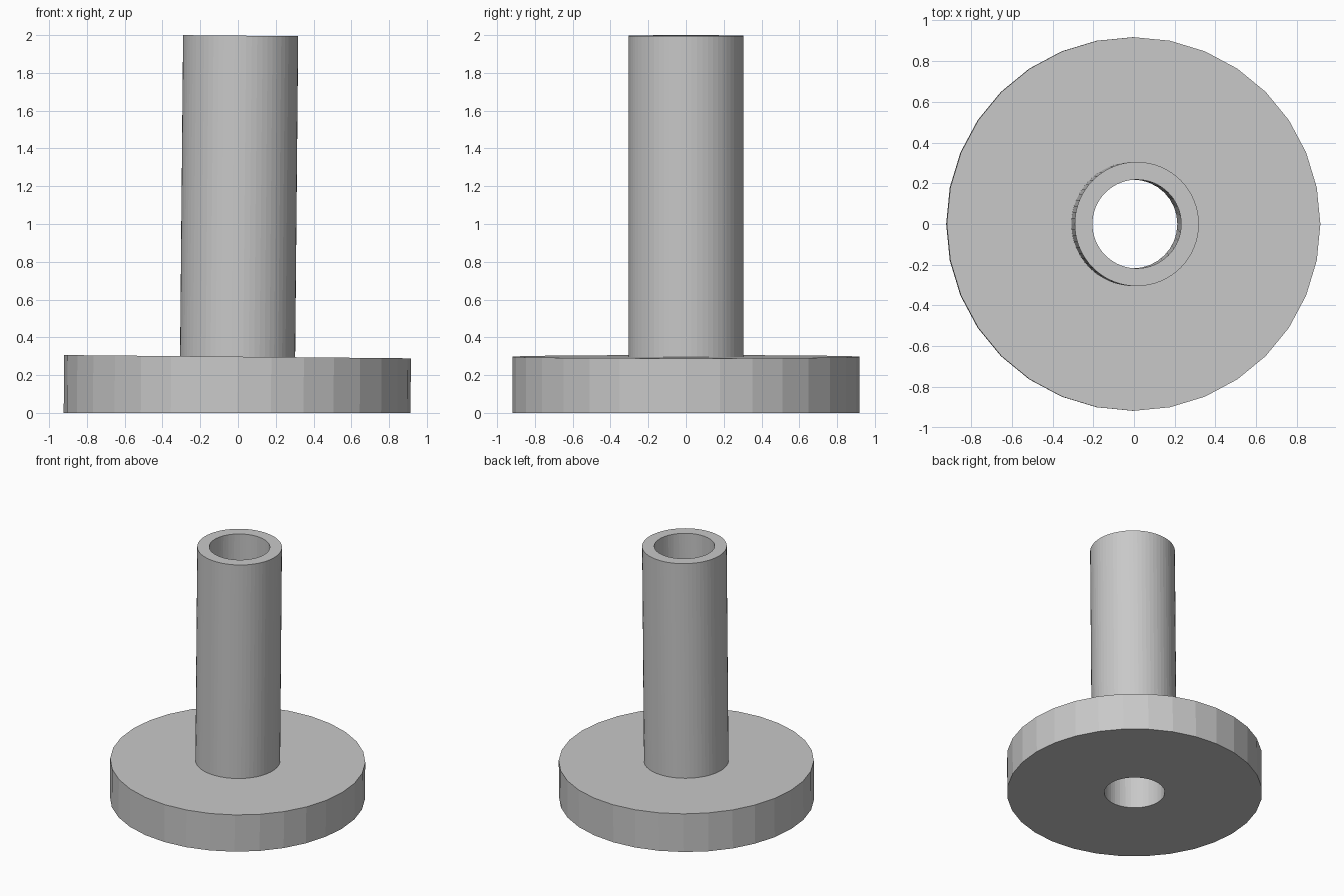
import bpy
import bmesh
import math
from mathutils import Matrix, Vector

cube = bpy.data.objects.get("Cube")
if cube:
    bpy.data.objects.remove(cube, do_unlink=True)

SIDES = 64
TILT = math.radians(0.54)

# One plain grey for the whole part
grey = bpy.data.materials.new("plain grey")
grey.use_nodes = True
colour = (0.58, 0.58, 0.58, 1.0)
grey.diffuse_color = colour
grey.node_tree.nodes["Principled BSDF"].inputs["Base Color"].default_value = colour

# Closed profile: radius, height, coarse (a 32-sided ring, with points at chord middles)
PROFILE = [
    (0.218, 0.0, True),      # bore at the underside
    (0.918, 0.0, True),      # flange lower edge
    (0.918, 0.2975, True),   # flange upper edge
    (0.305, 0.2975, False),  # foot of the tube
    (0.305, 1.997, False),   # tube rim, outside
    (0.218, 1.997, False),   # tube rim, inside
]


def ring(bm, radius, z, coarse):
    """A tilted ring of points; the underside stays flat on the ground."""
    turn = Matrix.Rotation(TILT, 3, 'Y')
    verts = []
    for i in range(SIDES):
        r = radius * math.cos(2 * math.pi / SIDES) if coarse and i % 2 else radius
        a = 2 * math.pi * i / SIDES
        p = turn @ Vector((r * math.cos(a), r * math.sin(a), z))
        p.x -= 0.005
        if z == 0:
            p.z = 0
        verts.append(bm.verts.new(p))
    return verts


# Flange and tube as one revolved, watertight shell
bm = bmesh.new()
rings = [ring(bm, *step) for step in PROFILE]
for k, low in enumerate(rings):
    high = rings[(k + 1) % len(rings)]
    for i in range(SIDES):
        j = (i + 1) % SIDES
        bm.faces.new((low[i], low[j], high[j], high[i]))
bmesh.ops.recalc_face_normals(bm, faces=bm.faces)

mesh = bpy.data.meshes.new("flanged_tube")
bm.to_mesh(mesh)
bm.free()
mesh.materials.append(grey)
bpy.context.collection.objects.link(bpy.data.objects.new("flanged_tube", mesh))
